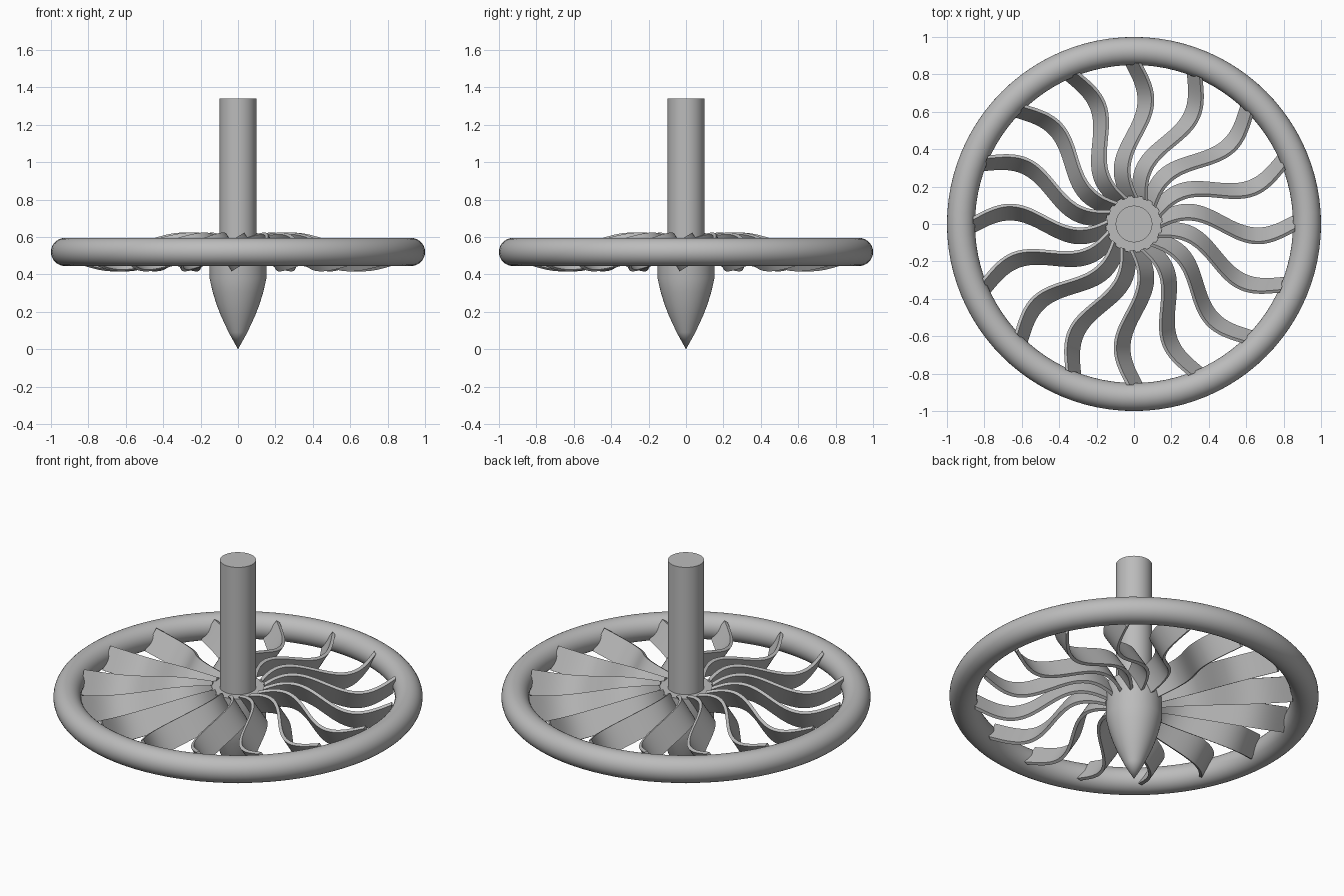
import bpy, bmesh
from math import sin, cos, pi, radians
from mathutils import Matrix

default = bpy.data.objects.get("Cube")
if default:
    bpy.data.objects.remove(default)

grey = bpy.data.materials.new("plain grey")
grey.use_nodes = True
colour = (0.5, 0.5, 0.5, 1)
grey.diffuse_color = colour
grey.node_tree.nodes["Principled BSDF"].inputs["Base Color"].default_value = colour

MID_Z = 0.52


def finish(obj, name):
    obj.name = name
    obj.data.materials.clear()
    obj.data.materials.append(grey)
    bpy.ops.object.select_all(action="DESELECT")
    obj.select_set(True)
    bpy.context.view_layer.objects.active = obj
    bpy.ops.object.shade_smooth_by_angle(angle=radians(35))


def add_mesh(bm, name):
    bmesh.ops.recalc_face_normals(bm, faces=bm.faces)
    mesh = bpy.data.meshes.new(name)
    bm.to_mesh(mesh)
    bm.free()
    obj = bpy.data.objects.new(name, mesh)
    bpy.context.collection.objects.link(obj)
    finish(obj, name)


def lathe(name, profile, steps=64):
    bm = bmesh.new()
    verts = [bm.verts.new((r, 0, z)) for r, z in profile]
    edges = [bm.edges.new(pair) for pair in zip(verts, verts[1:])]
    bmesh.ops.spin(bm, geom=verts + edges, cent=(0, 0, 0), axis=(0, 0, 1),
                   angle=2 * pi, steps=steps)
    bmesh.ops.remove_doubles(bm, verts=bm.verts, dist=0.0001)
    add_mesh(bm, name)


# Outer ring
bpy.ops.mesh.primitive_torus_add(major_radius=0.925, minor_radius=0.075,
                                 major_segments=96, minor_segments=32,
                                 location=(0, 0, MID_Z))
finish(bpy.context.object, "outer_ring")

# Shaft
bpy.ops.mesh.primitive_cylinder_add(vertices=64, radius=0.098, depth=0.8,
                                    location=(0, 0, 0.94))
finish(bpy.context.object, "shaft")

# Hub with a pointed nose
lathe("hub", [(0, 0), (0.05, 0.09), (0.092, 0.18), (0.115, 0.24), (0.135, 0.305),
              (0.152, 0.38), (0.152, 0.58), (0, 0.58)])

# Blades: an S-shaped strip, tilted about its own radial axis
COUNT, STEPS = 16, 32
R_IN, R_OUT = 0.142, 0.86
HEIGHT, THICK, SWAY = 0.14, 0.018, 0.075
tilt = Matrix.Rotation(radians(32), 4, "X")


def add_blade(bm, angle):
    place = (Matrix.Translation((0, 0, MID_Z))
             @ Matrix.Rotation(angle, 4, "Z") @ tilt)
    rows = []
    for i in range(STEPS + 1):
        r = R_IN + (R_OUT - R_IN) * i / STEPS
        phase = 2 * pi * (r - 0.1) / 0.75
        sway = SWAY * sin(phase)
        slope = SWAY * cos(phase) * 2 * pi / 0.75
        half = THICK / 2 * (1 + slope ** 2) ** 0.5
        corners = [(-half, -1), (half, -1), (half, 1), (-half, 1)]
        row = [bm.verts.new((r, sway + d, side * HEIGHT / 2)) for d, side in corners]
        for v in row:
            v.co = place @ v.co
        rows.append(row)
    for a, b in zip(rows, rows[1:]):
        for k in range(4):
            n = (k + 1) % 4
            bm.faces.new((a[k], a[n], b[n], b[k]))
    bm.faces.new(rows[0])
    bm.faces.new(rows[-1])


blades = bmesh.new()
for n in range(COUNT):
    add_blade(blades, 2 * pi * n / COUNT)
add_mesh(blades, "blades")
